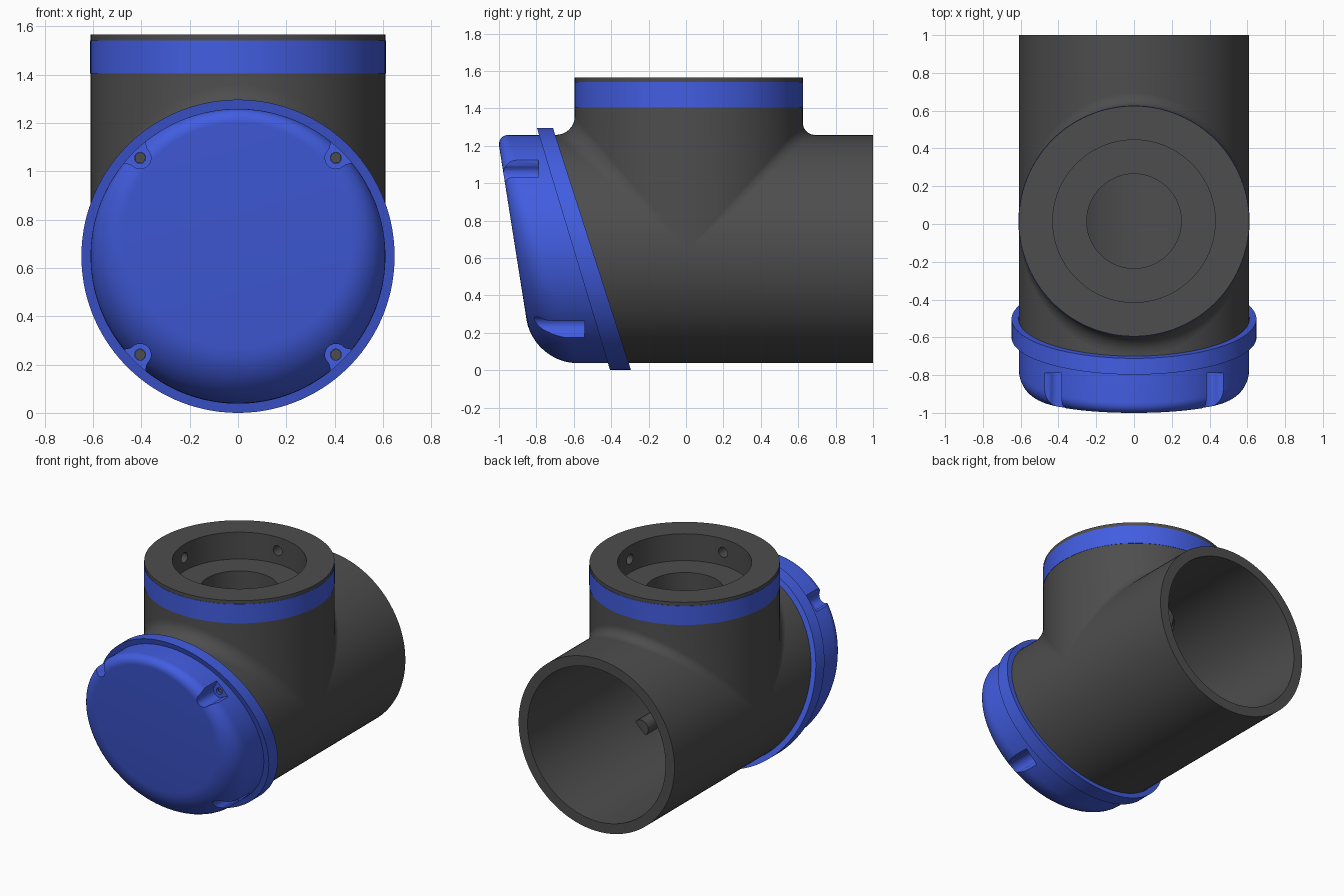
import bpy, bmesh
from math import sin, cos, pi, sqrt, radians

if "Cube" in bpy.data.objects:
    bpy.data.objects.remove(bpy.data.objects["Cube"])

N = 128          # segments around every round part
CZ, R = 0.648, 0.61   # tube axis height, tube and neck radius
NY = 0.015       # neck axis position
ANG = [2 * pi * (i + 0.5) / N for i in range(N)]


def material(name, col):
    m = bpy.data.materials.new(name)
    m.diffuse_color = (*col, 1)
    m.use_nodes = True
    m.node_tree.nodes["Principled BSDF"].inputs["Base Color"].default_value = m.diffuse_color
    return m


BLUE = material("blue", (0.055, 0.11, 0.75))
DARK = material("dark_grey", (0.075, 0.075, 0.075))


def loft(name, rings, mat, closed=True):
    """Skin a list of equal-length rings; closed joins last to first, else ends are capped."""
    bm = bmesh.new()
    vs = [[bm.verts.new(p) for p in ring] for ring in rings]
    n = len(rings[0])
    for k in range(len(vs) if closed else len(vs) - 1):
        a, b = vs[k], vs[(k + 1) % len(vs)]
        for i in range(n):
            j = (i + 1) % n
            bm.faces.new((a[i], a[j], b[j], b[i]))
    if not closed:
        bm.faces.new(vs[0])
        bm.faces.new(vs[-1])
    bmesh.ops.recalc_face_normals(bm, faces=bm.faces)
    me = bpy.data.meshes.new(name)
    bm.to_mesh(me)
    bm.free()
    me.materials.append(mat)
    ob = bpy.data.objects.new(name, me)
    bpy.context.collection.objects.link(ob)
    return ob


def select(ob):
    bpy.ops.object.select_all(action='DESELECT')
    ob.select_set(True)
    bpy.context.view_layer.objects.active = ob


def cut(ob, cutter):
    m = ob.modifiers.new("cut", 'BOOLEAN')
    m.operation, m.solver, m.object = 'DIFFERENCE', 'EXACT', cutter
    select(ob)
    bpy.ops.object.modifier_apply(modifier="cut")
    bpy.data.objects.remove(cutter)


def y_ring(r, yfun):
    """Ring round the tube axis whose y depends on height (a slanted cut)."""
    return [(r * cos(t), yfun(CZ + r * sin(t)), CZ + r * sin(t)) for t in ANG]


def z_ring(r, z):
    return [(r * cos(t), NY + r * sin(t), z) for t in ANG]


def y_prism(name, pts, y0, y1, mat):
    return loft(name, [[(x, y, z) for x, z in pts] for y in (y0, y1)], mat, False)


def circle(cx, cz, r, n=32):
    return [(cx + r * cos(2 * pi * i / n), cz + r * sin(2 * pi * i / n)) for i in range(n)]


# slanted planes of the cap
def flange_front(z): return -0.406 - 0.302 * z
def flange_back(z): return -0.294 - 0.322 * z
def seat(z): return (flange_front(z) + flange_back(z)) / 2
def face(z): return -0.81 - 0.158 * z


# main tube, open at the back
tube = loft("main_tube", [y_ring(R, seat), y_ring(R, lambda z: 1.0),
                          y_ring(0.54, lambda z: 1.0), y_ring(0.54, seat)], DARK)
cut(tube, loft("cutter", [z_ring(0.255, 0.9), z_ring(0.255, 1.5)], DARK, False))


# neck with a fillet that fades out towards the sides
def saddle(x, r):
    return CZ + sqrt(max(0, r * r - x * x))


def fillet_ring(phi, r=R):
    out = []
    for t in ANG:
        e = abs(sin(t)) * (0.1 if sin(t) < 0 else 0.065)
        x = R * cos(t)
        y = R * sin(t) + (1 if sin(t) > 0 else -1) * e * (1 - cos(phi))
        out.append((x, NY + y, saddle(x, r) + e * (1 - sin(phi))))
    return out


rings = [z_ring(0.25, 1.375), z_ring(0.43, 1.375), z_ring(0.43, 1.565), z_ring(R, 1.565)]
rings += [fillet_ring(pi / 2 * k / 8) for k in range(9)]
rings.append(fillet_ring(pi / 2, 0.575))
for s in (0.8, 0.6, 0.25 / R):
    rings.append([(s * R * cos(t), NY + s * R * sin(t), saddle(s * R * cos(t), 0.575)) for t in ANG])
neck = loft("neck", rings, DARK)

# four radial screw holes inside the neck recess
for dx, dy in ((1, 0), (-1, 0), (0, 1), (0, -1)):
    c = circle(0, 1.47, 0.035, 24)
    cut(neck, loft("cutter", [[(dx * d + dy * u, NY + dy * d + dx * u, z) for u, z in c]
                              for d in (0.38, 0.57)], DARK, False))

# coloured band round the neck
band = loft("neck_band", [z_ring(0.612, 1.405), z_ring(0.612, 1.54),
                          z_ring(0.6, 1.54), z_ring(0.6, 1.405)], BLUE)


# domed cap: edge rounding grows from top to bottom
def dome_ring(phi):
    out = []
    for t in ANG:
        f = 0.06 + 0.17 * (1 - sin(t)) / 2
        r = R - f * (1 - sin(phi))
        z = CZ + r * sin(t)
        out.append((r * cos(t), face(z) + f * (1 - cos(phi)), z))
    return out


rings = [dome_ring(pi / 2 * k / 12) for k in range(13)]
rings += [y_ring(R, flange_front), y_ring(CZ, flange_front), y_ring(CZ, flange_back),
          y_ring(R + 0.001, flange_back), y_ring(R + 0.001, seat), y_ring(0.5, seat),
          y_ring(0.5, lambda z: face(z) + 0.22), y_ring(0.36, lambda z: face(z) + 0.08)]
cap = loft("end_cap", rings, BLUE, False)

# screw pockets, pins and inner bosses
parts = [tube, neck, band, cap]
for sx in (-1, 1):
    for sz in (-1, 1):
        k = sqrt(0.5)
        px, pz = sx * 0.405, CZ + sz * 0.407
        floor = flange_front(pz) - 0.063
        prof = [(0.045 * cos(a), 0.045 * sin(a)) for a in
                [radians(90 + 180 * i / 16) for i in range(17)]]
        prof += [(0.01, -0.047), (0.03, -0.06), (0.06, -0.1), (0.12, -0.1),
                 (0.12, 0.1), (0.06, 0.1), (0.03, 0.06), (0.01, 0.047)]
        pts = [(px + sx * k * (u - v), pz + sz * k * (u + v)) for u, v in prof]
        cut(cap, y_prism("cutter", pts, -1.3, floor, DARK))
        cut(cap, y_prism("cutter", circle(px, pz, 0.023), floor - 0.05, floor + 0.05, DARK))
        parts.append(y_prism("screw", circle(px, pz, 0.022), floor + 0.02, floor + 0.1, DARK))
        bx, bz = sx * 0.53 * k, CZ + sz * 0.53 * k
        parts.append(y_prism("screw_boss", circle(bx, bz, 0.055), seat(bz), seat(bz) + 0.4, DARK))

for ob in parts:
    select(ob)
    bpy.ops.object.shade_smooth_by_angle(angle=radians(30))
